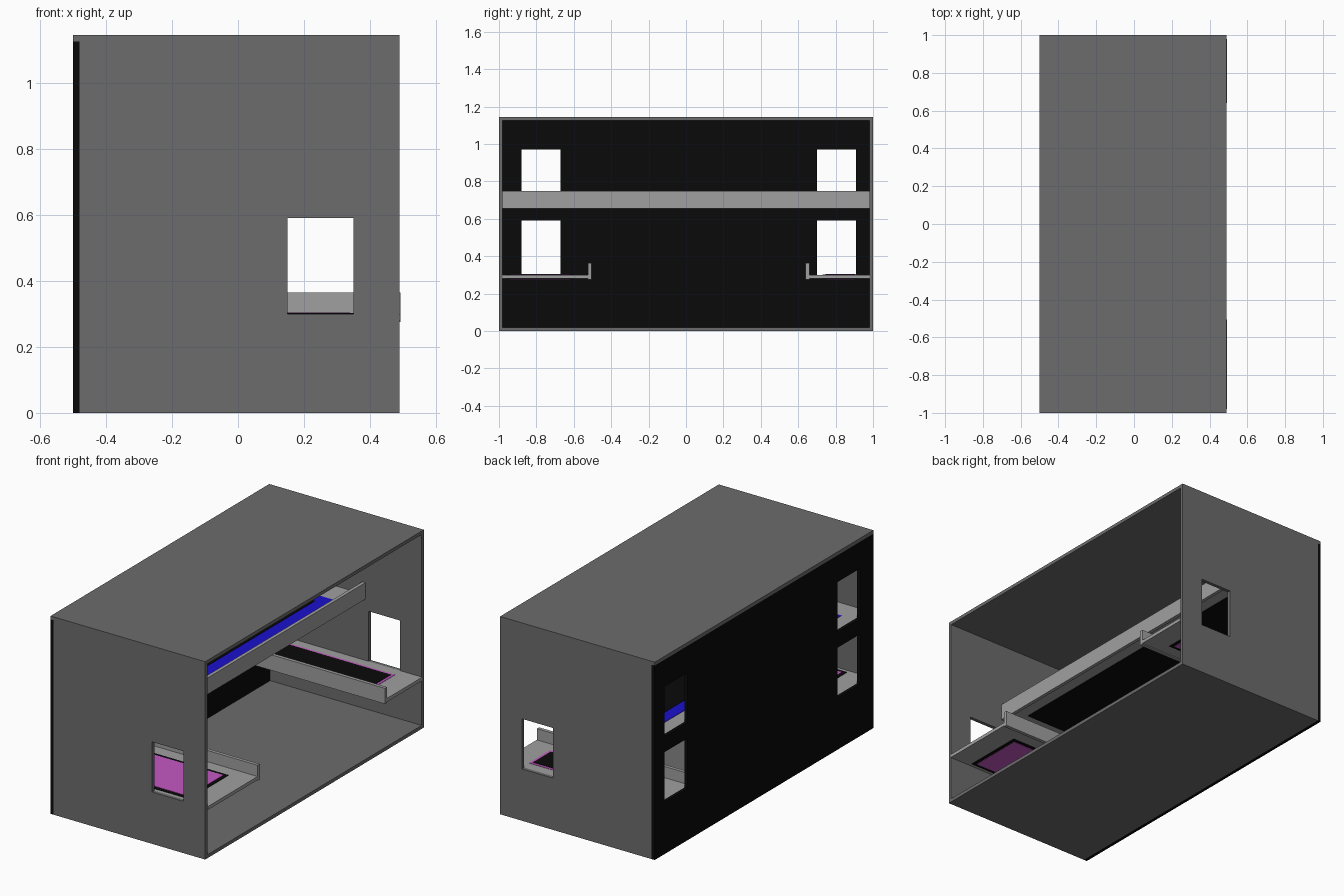
import bpy

if "Cube" in bpy.data.objects:
    bpy.data.objects.remove(bpy.data.objects["Cube"])


def material(name, rgb):
    m = bpy.data.materials.new(name)
    m.diffuse_color = (*rgb, 1)
    m.use_nodes = True
    m.node_tree.nodes["Principled BSDF"].inputs["Base Color"].default_value = m.diffuse_color
    return m


BLACK = material("black", (0.003, 0.003, 0.003))
MAGENTA = material("magenta", (0.55, 0.1, 0.55))
BLUE = material("blue", (0.01, 0.005, 0.6))
DARK = material("dark_grey", (0.15, 0.15, 0.15))
LIGHT = material("light_grey", (0.35, 0.35, 0.35))


def box(name, x, y, z, mat=None):
    """Box from (min, max) ranges on each axis."""
    bpy.ops.mesh.primitive_cube_add(size=1)
    o = bpy.context.object
    o.name = name
    for v in o.data.vertices:
        v.co = [r[0] if c < 0 else r[1] for c, r in zip(v.co, (x, y, z))]
    if mat:
        o.data.materials.append(mat)
    return o


def cut(wall, x, y, z):
    """Cut a rectangular window through a wall."""
    c = box("window_cutter", x, y, z)
    c.hide_render = True
    m = wall.modifiers.new("window", 'BOOLEAN')
    m.object, m.solver = c, 'EXACT'
    bpy.context.view_layer.objects.active = wall
    bpy.ops.object.modifier_apply(modifier=m.name)
    bpy.data.objects.remove(c)


T = 0.02
X0, X1, H = -0.5, 0.49, 1.145
LOW = (0.30, 0.59)
HIGH = (0.68, 0.97)

# Outer shell, open on the right side
box("base", (X0 + T, X1), (-1, 1), (0, T), DARK)
box("roof", (X0, X1), (-1, 1), (H - T, H), DARK)
for name, y in (("front_wall", (-1, -1 + T)), ("back_wall", (1 - T, 1))):
    wall = box(name, (X0 + T, X1), y, (T, H - T), DARK)
    cut(wall, (0.15, 0.35), (y[0] - 0.1, y[1] + 0.1), LOW)

# Black side wall with four windows
side = box("side_wall", (X0, X0 + T), (-1, 1), (0, H - T), BLACK)
for y in ((-0.88, -0.67), (0.70, 0.91)):
    for z in (LOW, HIGH):
        cut(side, (X0 - 0.1, X0 + 0.1), y, z)

# Lower shelves with a raised lip along the inner edge
XS = (X0 + T, X1 + 0.003)
box("front_shelf", XS, (-0.98, -0.52), (0.28, 0.30), LIGHT)
box("front_shelf_lip", XS, (-0.525, -0.505), (0.275, 0.365), LIGHT)
box("back_shelf", XS, (0.66, 0.98), (0.28, 0.30), LIGHT)
box("back_shelf_lip", XS, (0.64, 0.66), (0.275, 0.365), LIGHT)

# Upper floor with a raised lip
box("upper_floor", (X0 + T, 0.11), (-0.98, 0.98), (0.66, 0.68), LIGHT)
box("upper_floor_lip", (0.11, 0.13), (-0.98, 0.98), (0.655, 0.75), LIGHT)


def panel(name, x, y, z, up, outer, inner, inset):
    """Thin two-tone inlay on the top (up=1) or underside (up=-1)."""
    for part, mat, d, h in (("border", outer, 0, 0.002), ("centre", inner, inset, 0.004)):
        box(f"{name}_{part}", (x[0] + d, x[1] - d), (y[0] + d, y[1] - d),
            sorted((z, z + up * h)), mat)


# Coloured inlays on the shelves and floor
PX = (-0.36, 0.36)
FY, BY = (-0.96, -0.60), (0.73, 0.92)
panel("front_shelf_top", PX, FY, 0.30, 1, BLACK, MAGENTA, 0.02)
panel("front_shelf_under", PX, FY, 0.28, -1, BLACK, MAGENTA, 0.02)
panel("back_shelf_top", PX, BY, 0.30, 1, MAGENTA, BLACK, 0.015)
panel("back_shelf_under", PX, BY, 0.28, -1, BLACK, MAGENTA, 0.02)
panel("upper_floor_top", (-0.40, 0.03), (-0.85, 0.83), 0.68, 1, BLUE, BLACK, 0.07)
box("upper_floor_under_panel", (-0.40, 0.04), (-0.86, 0.84), (0.657, 0.66), BLACK)
